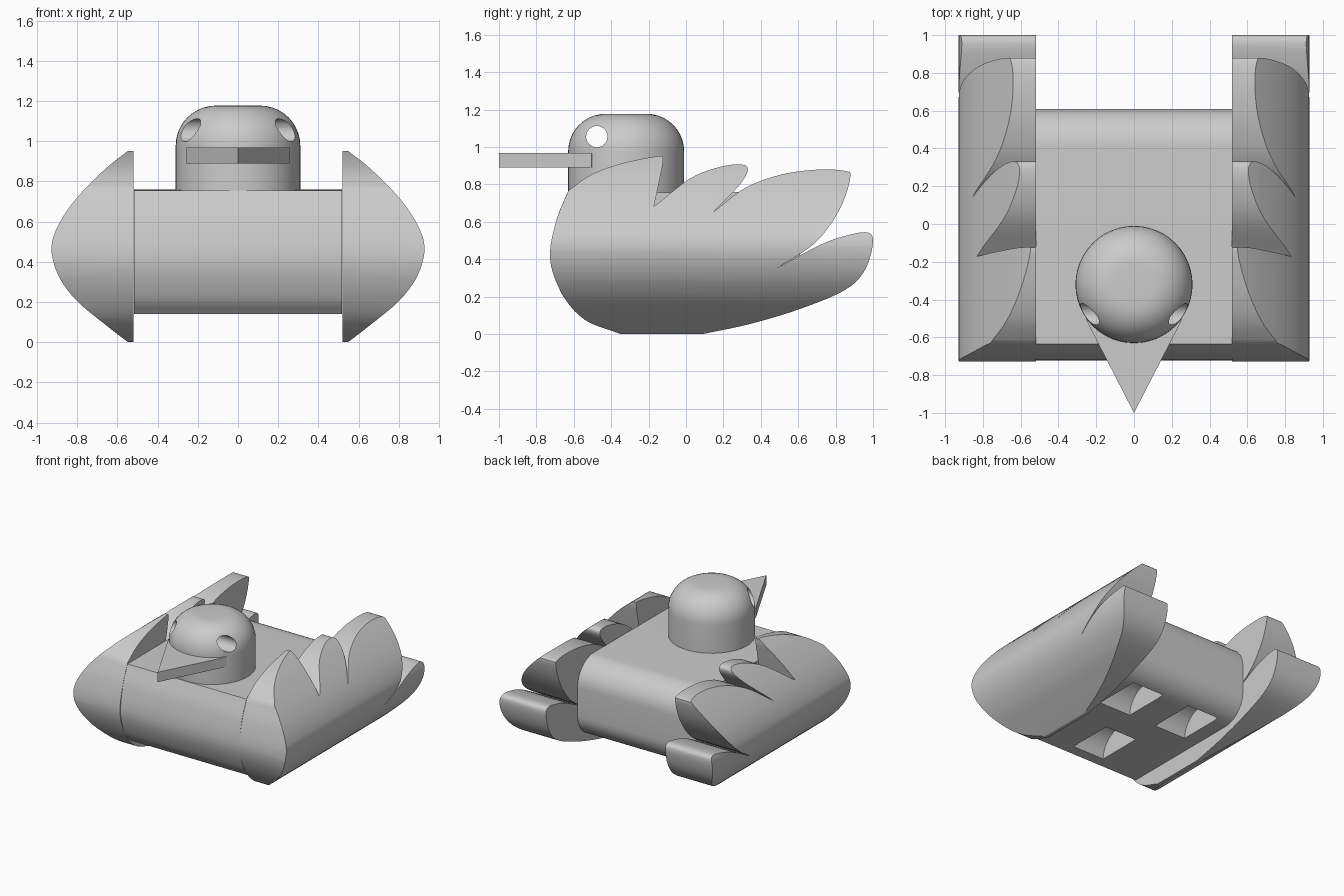
import bpy, bmesh
from math import sin, cos, pi
from mathutils import Vector

if "Cube" in bpy.data.objects:
    bpy.data.objects.remove(bpy.data.objects["Cube"])


def spline(pts, steps=5):
    """Smooth open curve through 2D points (Catmull-Rom)."""
    p = [Vector(q) for q in pts]
    p = [2 * p[0] - p[1]] + p + [2 * p[-1] - p[-2]]
    out = []
    for a, b, c, d in zip(p, p[1:], p[2:], p[3:]):
        for i in range(steps):
            t = i / steps
            out.append(0.5 * (2 * b + (c - a) * t + (2 * a - 5 * b + 4 * c - d) * t * t
                              + (3 * b - a - 3 * c + d) * t ** 3))
    return out + [p[-2]]


def arc(cx, cy, r, a0, a1, n=12):
    return [(cx + r * cos(a0 + (a1 - a0) * i / n), cy + r * sin(a0 + (a1 - a0) * i / n))
            for i in range(n + 1)]


def prism(name, outline, axis, lo, hi):
    """Extrude a 2D outline along an axis; the outline uses the other two axes in order."""
    def place(p, h):
        v = list(p)
        v.insert("xyz".index(axis), h)
        return v
    bm = bmesh.new()
    face = bm.faces.new([bm.verts.new(place(p, lo)) for p in outline])
    ext = bmesh.ops.extrude_face_region(bm, geom=[face])
    move = Vector(place((0, 0), hi - lo))
    bmesh.ops.translate(bm, vec=move, verts=[v for v in ext["geom"] if isinstance(v, bmesh.types.BMVert)])
    bmesh.ops.recalc_face_normals(bm, faces=bm.faces)
    return finish(name, bm)


def finish(name, bm):
    mesh = bpy.data.meshes.new(name)
    bm.to_mesh(mesh)
    bm.free()
    ob = bpy.data.objects.new(name, mesh)
    bpy.context.collection.objects.link(ob)
    return ob


def activate(ob):
    bpy.ops.object.select_all(action='DESELECT')
    ob.select_set(True)
    bpy.context.view_layer.objects.active = ob


def boolean(ob, cutter, operation):
    mod = ob.modifiers.new("cut", 'BOOLEAN')
    mod.object, mod.operation, mod.solver = cutter, operation, 'EXACT'
    activate(ob)
    bpy.ops.object.modifier_apply(modifier=mod.name)
    bpy.data.objects.remove(cutter)


def smooth(ob):
    activate(ob)
    bpy.ops.object.shade_smooth_by_angle(angle=0.6)


# Wing: feathered side profile, pieces meet at the sharp notches
breast = [(-.35, 0), (-.54, .075), (-.66, .21), (-.727, .4), (-.695, .6), (-.63, .765)]
feather_1 = [(-.63, .765), (-.51, .85), (-.35, .91), (-.15, .95), (-.123, .93), (-.14, .83), (-.172, .68)]
feather_2 = [(-.172, .68), (.02, .83), (.18, .893), (.30, .906), (.33, .872), (.28, .79), (.14, .647)]
feather_3 = [(.14, .647), (.315, .78), (.50, .85), (.69, .878), (.85, .872), (.878, .834),
             (.82, .663), (.69, .487), (.49, .355)]
tail = [(.49, .355), (.717, .476), (.85, .524), (.97, .543), (1, .49), (.957, .342),
        (.85, .235), (.61, .134), (.34, .053), (.09, 0)]
outline = []
for piece in (breast, feather_1, feather_2, feather_3, tail):
    outline += spline(piece)[:-1]
outline.append(tail[-1])
wing = prism("wings", outline, "x", .52, 1.0)

# Bulging cross-section of the wing
bulge = spline([(.53, .965), (.66, .862), (.80, .72), (.89, .59), (.928, .47), (.895, .335),
                (.806, .21), (.67, .095), (.56, .01), (.53, -.01)])
boolean(wing, prism("bulge", [(.4, .965)] + bulge + [(.4, -.01)], "y", -1, 1.2), 'INTERSECT')
mirror = wing.modifiers.new("mirror", 'MIRROR')
activate(wing)
bpy.ops.object.modifier_apply(modifier="mirror")
smooth(wing)

# Body between the wings
front = spline([(-.60, .14), (-.67, .225), (-.723, .4), (-.695, .6), (-.635, .755)])
back = arc(.41, .56, .2, pi / 2, 0) + arc(.41, .34, .2, 0, -pi / 2)
body = prism("body", front + back, "x", -.518, .518)

# Three half-round wheel wells in the underside
for x, y in ((-.26, .28), (.26, .28), (0, -.33)):
    circle = arc(y, .14, .185, 0, 2 * pi, 32)[:-1]
    boolean(body, prism("well", circle, "x", x - .14, x + .14), 'DIFFERENCE')
smooth(body)

# Head: lathe profile with a rounded crown
bm = bmesh.new()
profile = [(0, .74), (.31, .74)] + arc(.11, .977, .2, 0, pi / 2, 10) + [(0, 1.177)]
verts = [bm.verts.new((r, -.32, z)) for r, z in profile]
edges = [bm.edges.new(pair) for pair in zip(verts, verts[1:])]
bmesh.ops.spin(bm, geom=verts + edges, cent=(0, -.32, 0), axis=(0, 0, 1), angle=2 * pi, steps=48)
bmesh.ops.remove_doubles(bm, verts=bm.verts, dist=1e-4)
bmesh.ops.recalc_face_normals(bm, faces=bm.faces)
head = finish("head", bm)

# Eyes: one hole straight through the head
boolean(head, prism("eye_hole", arc(-.477, 1.055, .057, 0, 2 * pi, 32)[:-1], "x", -.6, .6), 'DIFFERENCE')
smooth(head)

# Beak
prism("beak", [(0, -1), (.255, -.505), (0, -.4), (-.255, -.505)], "z", .89, .968)
